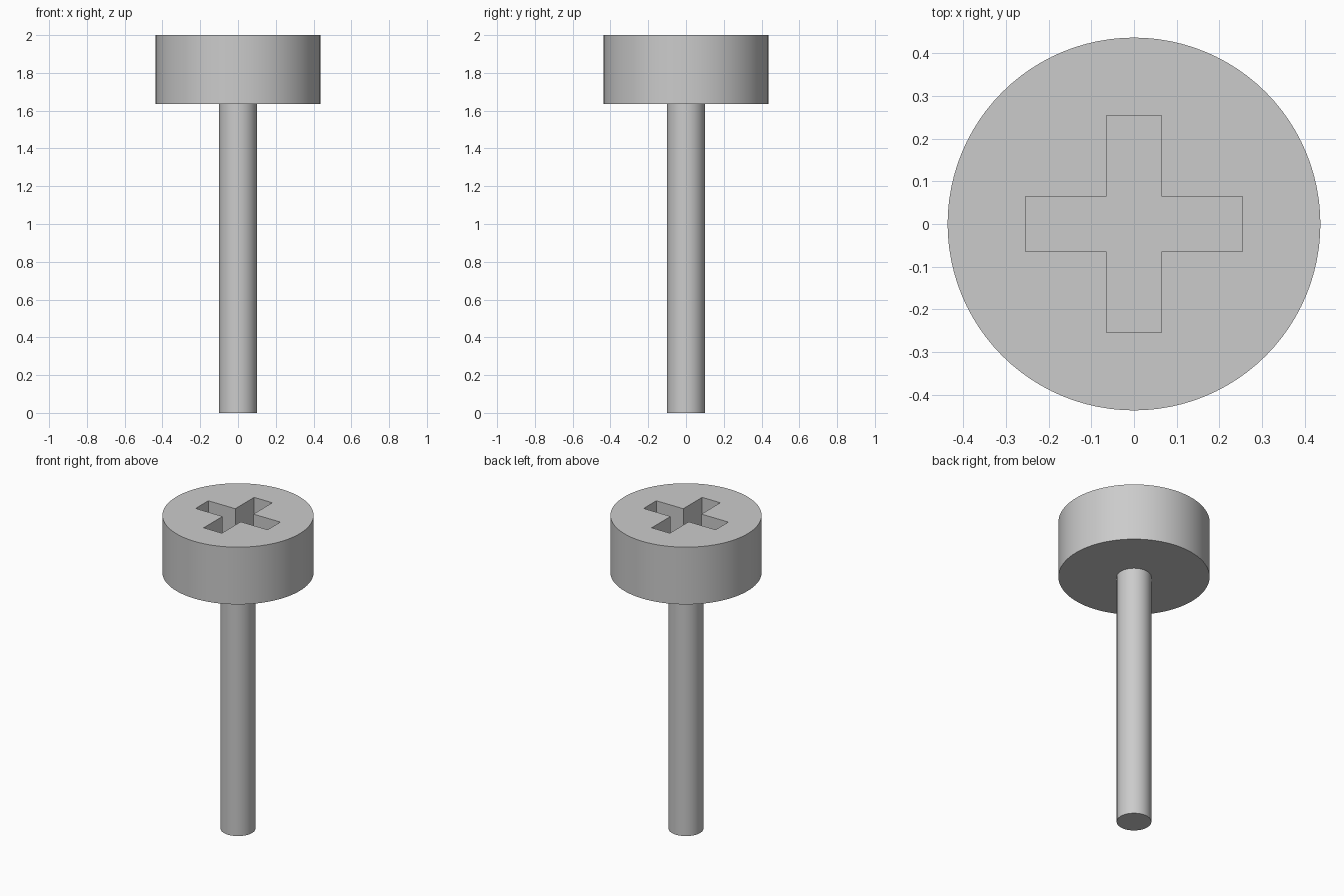
import bpy
import bmesh

cube = bpy.data.objects.get("Cube")
if cube:
    bpy.data.objects.remove(cube, do_unlink=True)

HEAD_R, SHAFT_R = 0.437, 0.1
HEAD_BASE, TOP = 1.635, 2.0
ARM, HALF_WIDTH, DEPTH = 0.254, 0.064, 0.18

grey = bpy.data.materials.new("plain_grey")
grey.use_nodes = True
colour = (0.6, 0.6, 0.6, 1.0)
grey.diffuse_color = colour
grey.node_tree.nodes["Principled BSDF"].inputs["Base Color"].default_value = colour


def cylinder(name, radius, bottom, top):
    bpy.ops.mesh.primitive_cylinder_add(
        vertices=96, radius=radius, depth=top - bottom,
        location=(0, 0, (bottom + top) / 2))
    obj = bpy.context.object
    obj.name = name
    obj.data.materials.append(grey)
    return obj


def cross_prism(name, bottom, top):
    # Quarter outline turned four times, then extruded upwards
    points = []
    x_y = [(ARM, -HALF_WIDTH), (ARM, HALF_WIDTH), (HALF_WIDTH, HALF_WIDTH)]
    for _ in range(4):
        points += x_y
        x_y = [(-y, x) for x, y in x_y]
    bm = bmesh.new()
    face = bm.faces.new([bm.verts.new((x, y, bottom)) for x, y in points])
    extruded = bmesh.ops.extrude_face_region(bm, geom=[face])["geom"]
    bmesh.ops.translate(
        bm, vec=(0, 0, top - bottom),
        verts=[v for v in extruded if isinstance(v, bmesh.types.BMVert)])
    bmesh.ops.recalc_face_normals(bm, faces=bm.faces)
    mesh = bpy.data.meshes.new(name)
    bm.to_mesh(mesh)
    bm.free()
    mesh.materials.append(grey)
    obj = bpy.data.objects.new(name, mesh)
    bpy.context.collection.objects.link(obj)
    obj.hide_render = True
    return obj


# Shaft
shaft = cylinder("shaft", SHAFT_R, 0, HEAD_BASE)

# Head with a cross-shaped drive recess
head = cylinder("head", HEAD_R, HEAD_BASE, TOP)
cutter = cross_prism("recess_cutter", TOP - DEPTH, TOP + 0.1)
cut = head.modifiers.new("drive_recess", "BOOLEAN")
cut.operation = "DIFFERENCE"
cut.solver = "EXACT"
cut.object = cutter
bpy.ops.object.modifier_apply(modifier=cut.name)
bpy.data.objects.remove(cutter, do_unlink=True)

# Smooth round sides, sharp rims
for obj in (shaft, head):
    bpy.ops.object.select_all(action="DESELECT")
    obj.select_set(True)
    bpy.context.view_layer.objects.active = obj
    bpy.ops.object.shade_smooth_by_angle(angle=0.5)
